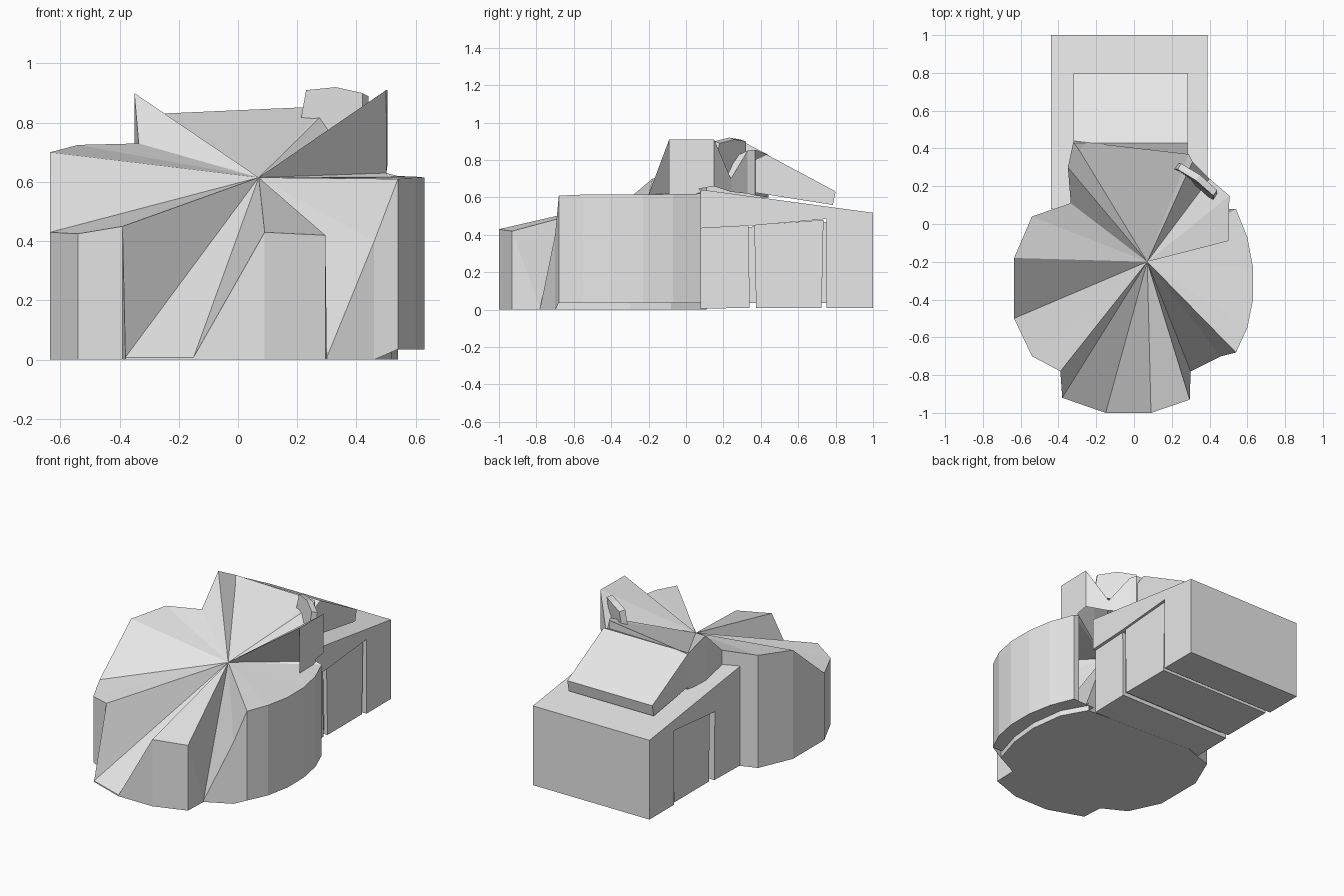
import bpy

grey = bpy.data.materials.new("light_grey")
grey.diffuse_color = (0.8, 0.8, 0.8, 1)


def make(name, verts, faces):
    me = bpy.data.meshes.new(name)
    me.from_pydata(verts, [], faces)
    me.update()
    me.materials.append(grey)
    ob = bpy.data.objects.new(name, me)
    bpy.context.scene.collection.objects.link(ob)
    return ob


def prism_x(name, profile, x0, x1):
    """Extrude a counter-clockwise (y, z) profile from x0 to x1."""
    n = len(profile)
    verts = [(x0, y, z) for y, z in profile] + [(x1, y, z) for y, z in profile]
    faces = [tuple(reversed(range(n))), tuple(range(n, 2 * n))]
    faces += [(i, (i + 1) % n, (i + 1) % n + n, i + n) for i in range(n)]
    return make(name, verts, faces)


# Jagged drum: a fan of triangles around one apex, with walls down from the rim
apex = (0.07, -0.2, 0.615)
rim = [  # x, y, top z, bottom z
    (0.54, -0.68, 0.61, 0.035), (0.60, -0.55, 0.615, 0.035),
    (0.63, -0.40, 0.615, 0.035), (0.63, -0.23, 0.615, 0.035),
    (0.60, -0.07, 0.618, 0.035), (0.54, 0.08, 0.62, 0.035),
    (0.50, 0.08, 0.63, 0.035),
    (0.50, -0.09, 0.91, 0.62), (0.505, 0.15, 0.91, 0.66),
    (0.40, 0.24, 0.70, 0.63), (0.31, 0.33, 0.85, 0.62),
    (0.29, 0.37, 0.855, 0.61), (-0.32, 0.44, 0.828, 0.60),
    (-0.35, 0.30, 0.90, 0.60), (-0.335, 0.11, 0.73, 0.0),
    (-0.54, 0.04, 0.725, 0.0), (-0.635, -0.18, 0.70, 0.0),
    (-0.635, -0.50, 0.43, 0.0), (-0.54, -0.70, 0.425, 0.0),
    (-0.39, -0.78, 0.45, 0.0), (-0.38, -0.92, 0.008, 0.0),
    (-0.15, -1.0, 0.008, 0.0), (0.09, -1.0, 0.43, 0.0),
    (0.295, -0.93, 0.42, 0.0), (0.30, -0.78, 0.008, 0.0),
    (0.46, -0.70, 0.40, 0.0),
]
n = len(rim)
verts = [apex] + [(x, y, t) for x, y, t, b in rim] + [(x, y, b) for x, y, t, b in rim]
faces = []
for i in range(n):
    j = (i + 1) % n
    faces.append((0, 1 + i, 1 + j))
    faces.append((1 + n + i, 1 + n + j, 1 + j, 1 + i))
make("drum_shell", verts, faces)

# Underside of the overhanging right side of the drum
under = [(x, y, b) for x, y, t, b in rim[:7]] + [(0.38, 0.08, 0.035), (0.38, -0.68, 0.035)]
make("drum_overhang_underside", under, [tuple(reversed(range(len(under))))])

# Flat drum base, with a short wall below the overhang
right = [(0.46, -0.70), (0.52, -0.50), (0.54, -0.30), (0.51, -0.08), (0.42, 0.08)]
left = [(x, y) for x, y, t, b in rim[14:25]]
outline = right + left
base = [(x, y, 0.0) for x, y in outline] + [(x, y, 0.05) for x, y in right]
m = len(outline)
make("drum_base", base, [tuple(reversed(range(m)))] +
     [(i, i + 1, m + i + 1, m + i) for i in range(len(right) - 1)])

# Rear body with a sloping roof and a wide notch along its underside
prism_x("rear_body", [
    (1.0, 0.008), (1.0, 0.518), (0.08, 0.642), (0.08, 0.435),
    (0.36, 0.45), (0.75, 0.485), (0.75, 0.008)], -0.44, 0.39)

# Blocks set into the notch, separated by narrow grooves
prism_x("front_side_block", [
    (0.34, 0.01), (0.335, 0.45), (0.08, 0.44), (0.08, 0.005)], -0.44, 0.37)
prism_x("wheel_block", [
    (0.725, 0.01), (0.735, 0.48), (0.365, 0.452), (0.375, 0.01)], -0.425, 0.375)
prism_x("notch_core", [
    (0.78, 0.035), (0.78, 0.47), (0.30, 0.44), (0.30, 0.035)], -0.40, 0.35)

# Sloping slab on the rear roof
prism_x("roof_slab", [
    (0.80, 0.632), (0.43, 0.83), (0.15, 0.70), (0.15, 0.66), (0.785, 0.56)], -0.32, 0.285)

# Thin upright shard behind the raised right flap
shard = [(0.21, 0.29, 0.80), (0.25, 0.27, 0.70), (0.42, 0.12, 0.78),
         (0.42, 0.15, 0.90), (0.33, 0.23, 0.92), (0.23, 0.29, 0.91)]
k = len(shard)
back = [(x + 0.02, y + 0.03, z - 0.01) for x, y, z in shard]
make("upright_shard", shard + back,
     [tuple(range(k)), tuple(reversed(range(k, 2 * k)))] +
     [((i + 1) % k, i, i + k, (i + 1) % k + k) for i in range(k)])
